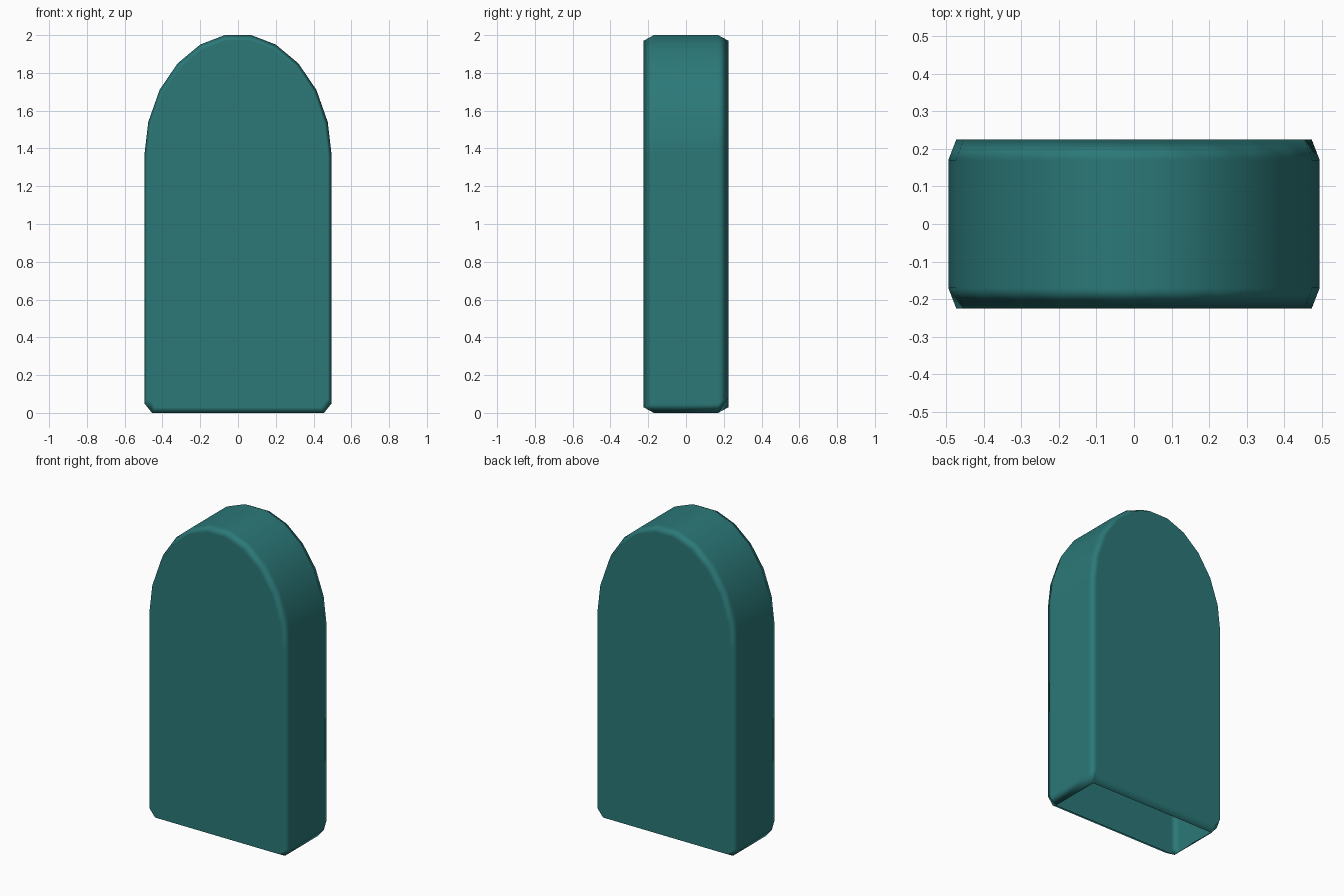
import bpy, bmesh

if "Cube" in bpy.data.objects:
    bpy.data.objects.remove(bpy.data.objects["Cube"])

# Right half of the arched outline (x, z), bottom to top
half = [(0.455, 0.0), (0.495, 0.05), (0.495, 1.37), (0.475, 1.54),
        (0.415, 1.71), (0.32, 1.85), (0.20, 1.95), (0.07, 2.0)]
outline = half + [(-x, z) for x, z in reversed(half)]
n = len(outline)

bm = bmesh.new()


def ring(y, sx=1.0, sz=1.0):
    return [bm.verts.new((x * sx, y, 1 + (z - 1) * sz)) for x, z in outline]


# Rings from front to back, with the outer two drawn in for the bevel
rings = [ring(-0.225, 0.957, 0.97), ring(-0.17), ring(0.17), ring(0.225, 0.957, 0.97)]
for r, (a, b) in enumerate(zip(rings, rings[1:])):
    for i in range(n):
        if r == 1 and i == n - 1:
            continue  # open underside
        j = (i + 1) % n
        bm.faces.new((a[i], b[i], b[j], a[j]))

# Front and back faces
bm.faces.new(rings[0])
bm.faces.new(list(reversed(rings[-1])))
bmesh.ops.recalc_face_normals(bm, faces=bm.faces)
front = min(bm.faces, key=lambda f: f.calc_center_median().y)
if front.normal.y > 0:
    bmesh.ops.reverse_faces(bm, faces=bm.faces)
for f in bm.faces:
    f.smooth = True

mesh = bpy.data.meshes.new("arched_slab")
bm.to_mesh(mesh)
bm.free()
slab = bpy.data.objects.new("arched_slab", mesh)
bpy.context.collection.objects.link(slab)

# Keep the large faces flat while the bevels shade softly
wn = slab.modifiers.new("weighted_normals", 'WEIGHTED_NORMAL')
wn.weight = 100

mat = bpy.data.materials.new("teal")
mat.diffuse_color = (0.025, 0.19, 0.19, 1)
mat.use_nodes = True
mat.node_tree.nodes["Principled BSDF"].inputs["Base Color"].default_value = mat.diffuse_color
mesh.materials.append(mat)
